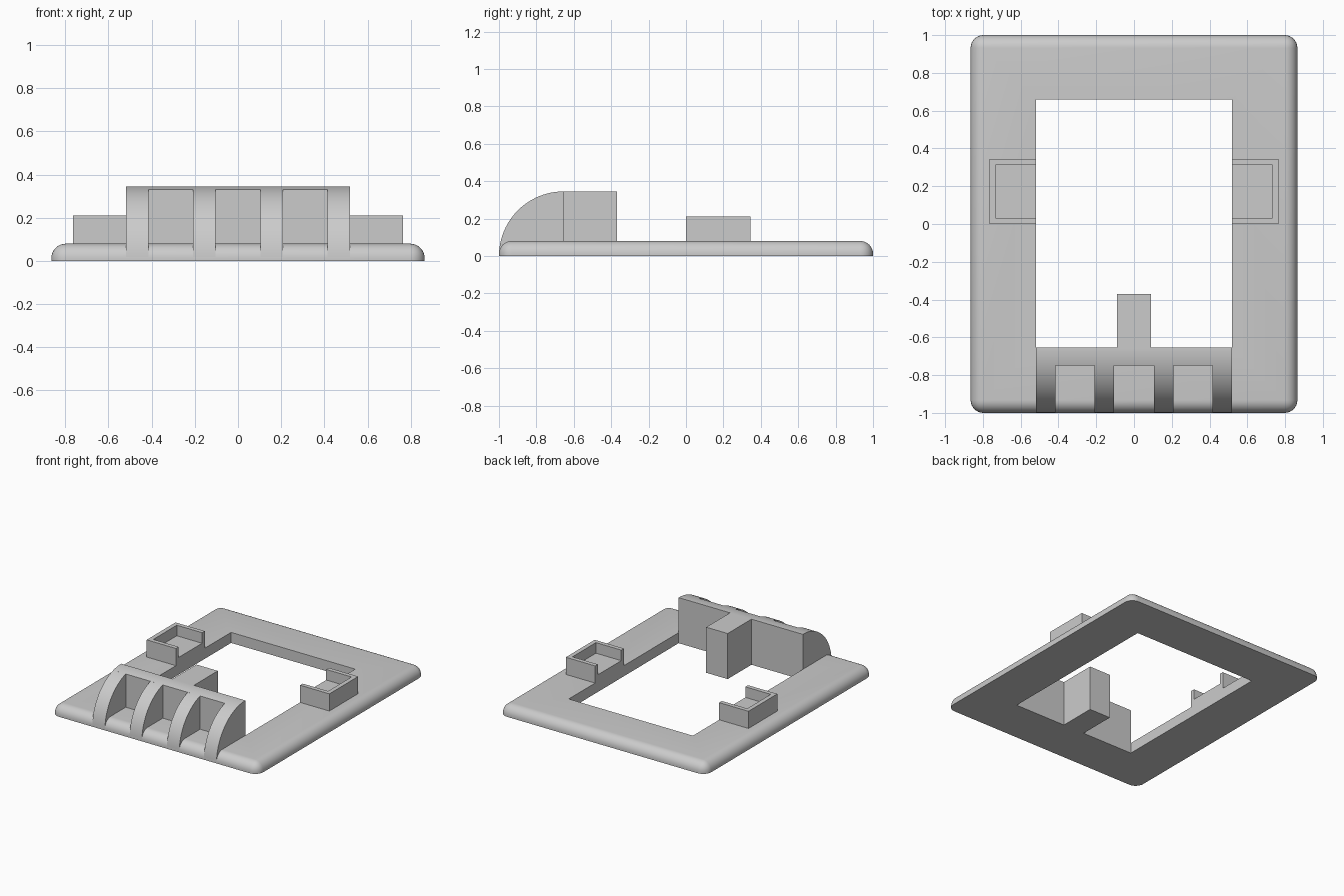
import bpy, bmesh, math

old = bpy.data.objects.get("Cube")
if old:
    bpy.data.objects.remove(old, do_unlink=True)

grey = bpy.data.materials.new("plain grey")
grey.use_nodes = True
grey.diffuse_color = (0.6, 0.6, 0.6, 1)
grey.node_tree.nodes["Principled BSDF"].inputs["Base Color"].default_value = (0.6, 0.6, 0.6, 1)

PLATE_TOP = 0.08
HALF_OPEN = 0.52      # half width of the opening
WALL_Y = -0.655       # front edge of the opening
RADIUS = 0.345        # arc of the ribs
POCKET_Y = -0.75      # back of the pockets


def finish(name, bm, smooth=False):
    bmesh.ops.recalc_face_normals(bm, faces=bm.faces)
    mesh = bpy.data.meshes.new(name)
    bm.to_mesh(mesh)
    bm.free()
    mesh.materials.append(grey)
    obj = bpy.data.objects.new(name, mesh)
    bpy.context.collection.objects.link(obj)
    if smooth:
        shade(obj)
    return obj


def shade(obj):
    bpy.ops.object.select_all(action='DESELECT')
    obj.select_set(True)
    bpy.context.view_layer.objects.active = obj
    bpy.ops.object.shade_smooth_by_angle(angle=math.radians(35))


def box_bm(x0, x1, y0, y1, z0, z1):
    bm = bmesh.new()
    bmesh.ops.create_cube(bm, size=1)
    for v in bm.verts:
        v.co = (x1 if v.co.x > 0 else x0, y1 if v.co.y > 0 else y0, z1 if v.co.z > 0 else z0)
    return bm


def box(name, *bounds):
    return finish(name, box_bm(*bounds))


def extrude_profile(name, points, direction, smooth=False):
    bm = bmesh.new()
    face = bm.faces.new([bm.verts.new(p) for p in points])
    out = bmesh.ops.extrude_face_region(bm, geom=[face])["geom"]
    bmesh.ops.translate(bm, vec=direction, verts=[g for g in out if isinstance(g, bmesh.types.BMVert)])
    return finish(name, bm, smooth)


def arc_piece(name, x0, x1, front_y):
    # quarter circle slice between front_y and the wall
    start = math.acos(min(1, (WALL_Y - front_y) / RADIUS))
    steps = 24
    angles = [start + (math.pi / 2 - start) * i / steps for i in range(steps + 1)]
    points = [(x0, WALL_Y - RADIUS * math.cos(a), RADIUS * math.sin(a)) for a in angles]
    points.append((x0, WALL_Y, 0))
    if start > 0.01:
        points.append((x0, front_y, 0))
    return extrude_profile(name, points, (x1 - x0, 0, 0), True)


# Base frame: rounded top and corners, flat underside, rectangular opening
bm = box_bm(-0.865, 0.865, -1, 1, 0, PLATE_TOP)
rounded = [e for e in bm.edges if max(v.co.z for v in e.verts) > 0.01]
bmesh.ops.bevel(bm, geom=rounded, offset=0.068, segments=8, profile=0.5, affect='EDGES')
frame = finish("base_frame", bm)
cutter = box("opening_cutter", -HALF_OPEN, HALF_OPEN, WALL_Y, 0.66, -1, 1)
cutter.hide_render = True
cut = frame.modifiers.new("opening", 'BOOLEAN')
cut.operation = 'DIFFERENCE'
cut.solver = 'EXACT'
cut.object = cutter
bpy.context.view_layer.objects.active = frame
bpy.ops.object.modifier_apply(modifier=cut.name)
bpy.data.objects.remove(cutter, do_unlink=True)
shade(frame)

# Curved hood: back wall and four ribs
arc_piece("hood_back_wall", -HALF_OPEN, HALF_OPEN, POCKET_Y)
for side, sign in (("right", -1), ("left", 1)):
    for label, a, b in (("outer", 0.415, HALF_OPEN), ("inner", 0.105, 0.208)):
        x0, x1 = sorted((sign * a, sign * b))
        arc_piece(f"{side}_{label}_rib", x0, x1, WALL_Y - RADIUS)

# Block behind the hood
box("rear_block", -0.09, 0.09, WALL_Y, -0.37, 0, RADIUS)

# Side trays: U-shaped wall open towards the opening, with a raised floor
for side, s in (("right", -1), ("left", 1)):
    outline = [(HALF_OPEN, 0), (0.765, 0), (0.765, 0.345), (HALF_OPEN, 0.345),
               (HALF_OPEN, 0.313), (0.732, 0.313), (0.732, 0.032), (HALF_OPEN, 0.032)]
    extrude_profile(f"{side}_tray_wall", [(s * x, y, PLATE_TOP) for x, y in outline], (0, 0, 0.13))
    x0, x1 = sorted((s * HALF_OPEN, s * 0.732))
    box(f"{side}_tray_floor", x0, x1, 0.032, 0.313, PLATE_TOP, 0.13)
